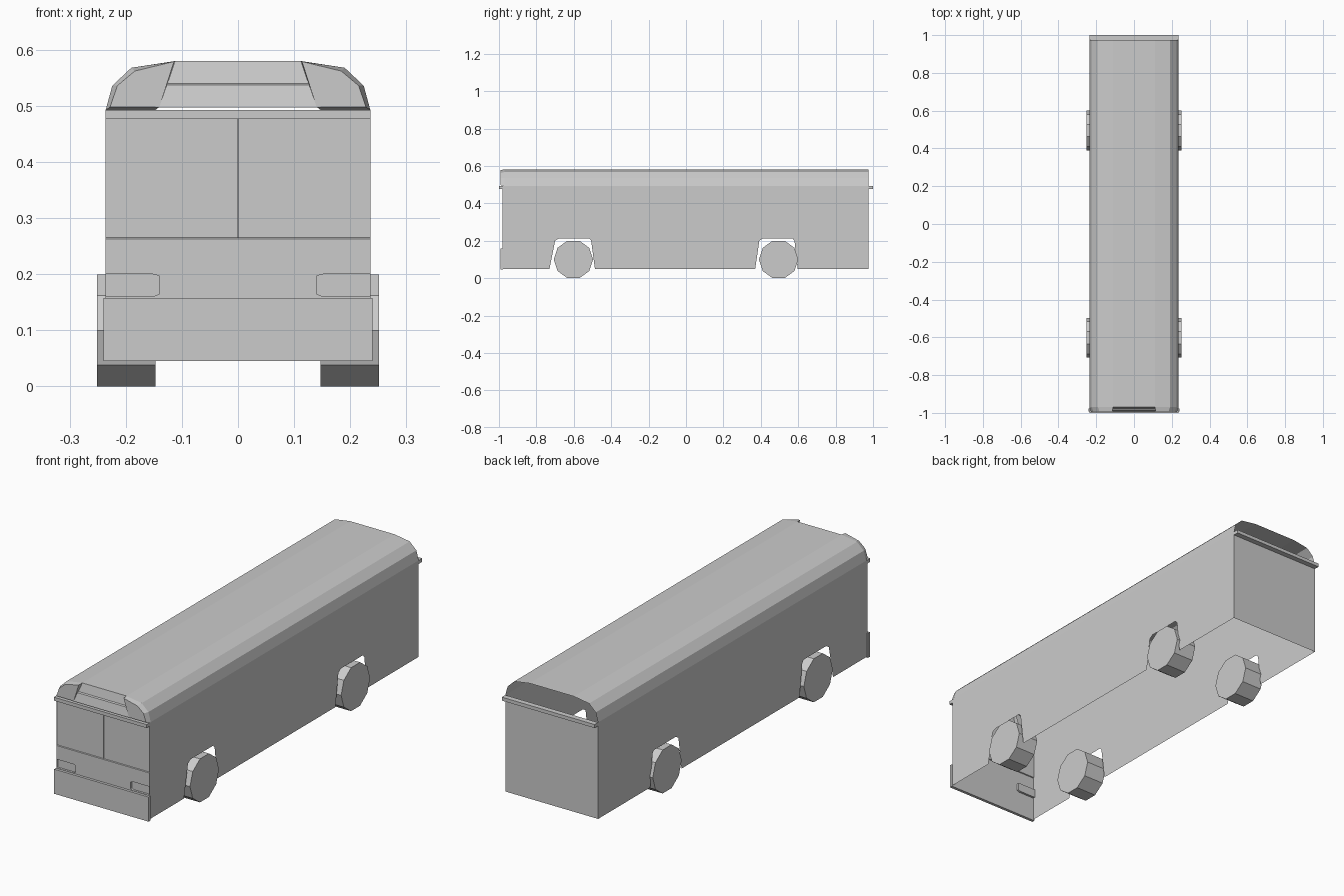
import bpy, bmesh, math

if "Cube" in bpy.data.objects:
    bpy.data.objects.remove(bpy.data.objects["Cube"])


def loft(name, loops, closed=True, cap_first=False, cap_last=False):
    """Skin a run of matching point loops into one flat-shaded mesh."""
    bm = bmesh.new()
    rows = [[bm.verts.new(p) for p in loop] for loop in loops]
    n = len(rows[0])
    for a, b in zip(rows, rows[1:]):
        for i in range(n if closed else n - 1):
            j = (i + 1) % n
            bm.faces.new((a[i], a[j], b[j], b[i]))
    if cap_first:
        bm.faces.new(rows[0])
    if cap_last:
        bm.faces.new(rows[-1])
    bmesh.ops.recalc_face_normals(bm, faces=bm.faces)
    mesh = bpy.data.meshes.new(name)
    bm.to_mesh(mesh)
    bm.free()
    ob = bpy.data.objects.new(name, mesh)
    bpy.context.collection.objects.link(ob)
    return ob


def at_y(y, pts):
    return [(x, y, z) for x, z in pts]


def rect(x0, x1, z0, z1):
    return [(x0, z0), (x1, z0), (x1, z1), (x0, z1)]


def box(name, x0, x1, y0, y1, z0, z1):
    r = rect(x0, x1, z0, z1)
    return loft(name, [at_y(y0, r), at_y(y1, r)], True, True, True)


W = 0.236            # half width of body
FRONT, REAR = -0.98, 0.975

# Side walls with trapezoid wheel arches cut through (bottom is open)
side = [(FRONT, 0.05),
        (-0.73, 0.05), (-0.70, 0.20), (-0.68, 0.212), (-0.517, 0.212), (-0.507, 0.20), (-0.487, 0.05),
        (0.37, 0.05), (0.392, 0.20), (0.41, 0.212), (0.57, 0.212), (0.58, 0.20), (0.597, 0.05),
        (REAR, 0.05), (REAR, 0.493), (FRONT, 0.493)]
for s, label in ((-1, "left"), (1, "right")):
    loft(label + "_side_wall", [[(s * W, y, z) for y, z in side]], cap_first=True)

# Rear wall
loft("rear_wall", [at_y(REAR, rect(-W, W, 0.05, 0.49))], cap_first=True)

# Roof shell, open at the rear
half = [(0.236, 0.492), (0.224, 0.536), (0.19, 0.568), (0.112, 0.58)]
arch = half + [(-x, z) for x, z in reversed(half)]
loft("roof", [at_y(-0.97, arch), at_y(REAR, arch)], closed=False)

# Bevelled blocks on the roof front, either side of the sign recess
back = [(0.147, 0.493)] + half
face = [(0.14, 0.498), (0.228, 0.498), (0.215, 0.536), (0.184, 0.562), (0.114, 0.579)]
for s, label in ((-1, "left"), (1, "right")):
    loft(label + "_roof_front_block",
         [at_y(-0.97, [(s * x, z) for x, z in back]),
          at_y(-0.993, [(s * x, z) for x, z in face])], cap_last=True)

# Stepped sign panel recessed between the blocks
loft("sign_panel", [[(-x, y, z), (x, y, z)] for x, y, z in
                    ((0.147, -0.993, 0.497), (0.132, -0.985, 0.537),
                     (0.130, -0.978, 0.540), (0.112, -0.97, 0.58))], closed=False)

# Gutter lips across front and rear
box("front_lip", -W, W, -1.0, -0.97, 0.477, 0.493)
box("rear_lip", -W, W, REAR, 1.0, 0.477, 0.493)

# Front windscreen, set slightly back above a small ledge, with centre bar
loft("windscreen", [[(-W, y, z), (W, y, z)] for y, z in
                    ((FRONT, 0.263), (-0.976, 0.265), (-0.976, 0.48))], closed=False)
box("windscreen_bar", -0.002, 0.002, -0.98, -0.975, 0.265, 0.477)

# Lower front panel with notches at each side for the lights
notched = [(-W, 0.05), (W, 0.05), (W, 0.16), (0.152, 0.16), (0.14, 0.165), (0.14, 0.197),
           (0.152, 0.2), (W, 0.2), (W, 0.263), (-W, 0.263), (-W, 0.2), (-0.152, 0.2),
           (-0.14, 0.197), (-0.14, 0.165), (-0.152, 0.16), (-W, 0.16)]
loft("lower_front_panel", [at_y(FRONT, notched)], cap_first=True)
notch = [(W, 0.16), (0.152, 0.16), (0.14, 0.165), (0.14, 0.197), (0.152, 0.2), (W, 0.2)]
for s, label in ((-1, "left"), (1, "right")):
    pts = [(s * x, z) for x, z in notch]
    loft(label + "_light_recess", [at_y(FRONT, pts), at_y(-0.97, pts)], cap_last=True)

# Front bumper
box("front_bumper", -0.24, 0.24, -0.992, -0.978, 0.045, 0.158)

# Ten-sided wheels resting flat on the ground
R = 0.105
for y, end in ((-0.602, "front"), (0.495, "rear")):
    for s, label in ((-1, "left"), (1, "right")):
        ring = [(y + R * math.cos(math.tau * i / 10), 0.1 + R * math.sin(math.tau * i / 10))
                for i in range(10)]
        loft(f"{end}_{label}_wheel",
             [[(s * x, py, pz) for py, pz in ring] for x in (0.147, 0.251)],
             True, True, True)
